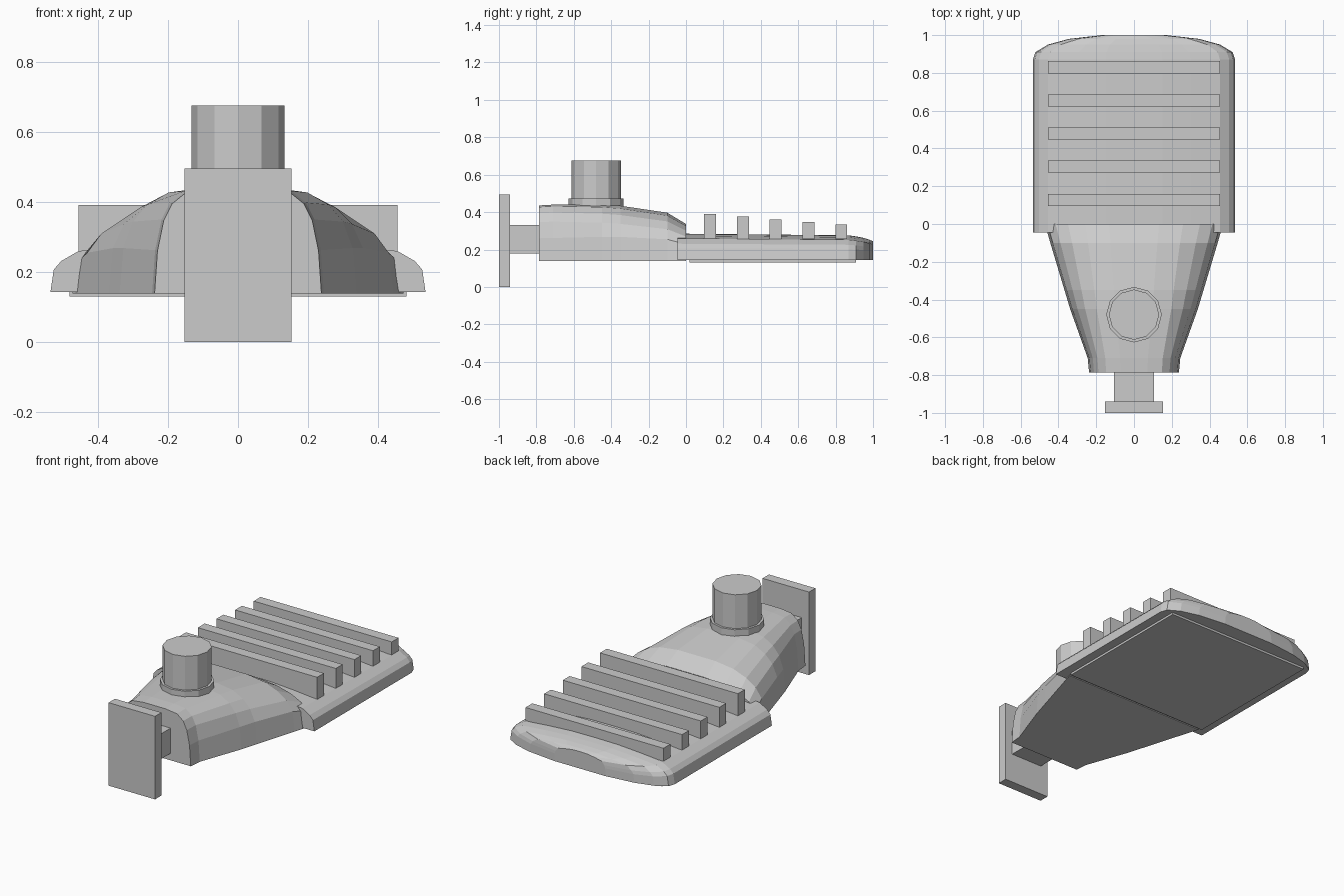
import bpy, bmesh, math
from mathutils import Matrix

if "Cube" in bpy.data.objects:
    bpy.data.objects.remove(bpy.data.objects["Cube"])

grey = bpy.data.materials.new("light_grey_metal")
grey.diffuse_color = (0.6, 0.6, 0.6, 1)
grey.use_nodes = True
grey.node_tree.nodes["Principled BSDF"].inputs["Base Color"].default_value = grey.diffuse_color


def finish(name, bm):
    bmesh.ops.recalc_face_normals(bm, faces=bm.faces)
    me = bpy.data.meshes.new(name)
    bm.to_mesh(me)
    bm.free()
    me.materials.append(grey)
    ob = bpy.data.objects.new(name, me)
    bpy.context.collection.objects.link(ob)
    return ob


def box(name, x0, x1, y0, y1, z0, z1):
    bm = bmesh.new()
    m = Matrix.Translation(((x0 + x1) / 2, (y0 + y1) / 2, (z0 + z1) / 2))
    m = m @ Matrix.Diagonal((x1 - x0, y1 - y0, z1 - z0, 1))
    bmesh.ops.create_cube(bm, size=1, matrix=m)
    return finish(name, bm)


def cylinder(name, r, y, z0, z1):
    bm = bmesh.new()
    bmesh.ops.create_cone(bm, cap_ends=True, segments=12, radius1=r, radius2=r, depth=z1 - z0,
                          matrix=Matrix.Translation((0, y, (z0 + z1) / 2)))
    return finish(name, bm)


def loft(name, sections, base):
    """sections: (y, half_width, top_z, unit half profile from outer base to top centre)"""
    bm = bmesh.new()
    rings = []
    for y, w, top, prof in sections:
        full = prof + [(-x, z) for x, z in reversed(prof) if x > 0]
        rings.append([bm.verts.new((x * w, y, base + z * (top - base))) for x, z in full])
    n = len(rings[0])
    for a, b in zip(rings, rings[1:]):
        for i in range(n):
            j = (i + 1) % n
            bm.faces.new((a[i], a[j], b[j], b[i]))
    bm.faces.new(rings[0])
    bm.faces.new(rings[-1])
    return finish(name, bm)


def mix(a, b, t):
    return [(p[0] + (q[0] - p[0]) * t, p[1] + (q[1] - p[1]) * t) for p, q in zip(a, b)]


# Wall plate and short arm
box("mounting_plate", -0.153, 0.153, -1.0, -0.94, 0, 0.495)
box("mounting_arm", -0.105, 0.105, -0.95, -0.76, 0.18, 0.33)

# Domed driver housing, boxy at the back and rounder towards the head
boxy = [(1, 0), (0.965, 0.41), (0.89, 0.70), (0.79, 0.86), (0.62, 0.97), (0.3, 1), (0, 1)]
dome = [(1, 0), (0.97, 0.45), (0.88, 0.66), (0.74, 0.82), (0.55, 0.94), (0.28, 1), (0, 1)]
loft("driver_housing", [
    (-0.785, 0.238, 0.436, boxy),
    (-0.71, 0.245, 0.44, boxy),
    (-0.45, 0.338, 0.44, mix(boxy, dome, 0.5)),
    (-0.35, 0.368, 0.434, mix(boxy, dome, 0.7)),
    (-0.1, 0.443, 0.397, dome),
    (0.0, 0.472, 0.337, dome)], 0.138)

# Flat lamp head with a bowed front end
shell = [(1, 0), (0.982, 0.45), (0.942, 0.62), (0.85, 0.82), (0.56, 0.92), (0.28, 0.99), (0, 1)]
loft("lamp_head", [
    (-0.045, 0.535, 0.285, shell),
    (0.87, 0.535, 0.276, shell),
    (0.91, 0.522, 0.27, shell),
    (0.95, 0.455, 0.262, shell),
    (0.98, 0.345, 0.253, shell),
    (1.0, 0.17, 0.244, shell)], 0.143)

# Lens plate underneath
box("lens_plate", -0.48, 0.48, 0.02, 0.91, 0.13, 0.15)

# Cooling fins, getting lower towards the front end
for i in range(5):
    y = 0.128 + 0.1755 * i
    box(f"cooling_fin_{i + 1}", -0.455, 0.455, y - 0.032, y + 0.032, 0.255, 0.39 - 0.0143 * i)

# Light sensor on its collar
cylinder("sensor_collar", 0.147, -0.48, 0.40, 0.473)
cylinder("light_sensor", 0.133, -0.48, 0.42, 0.675)
